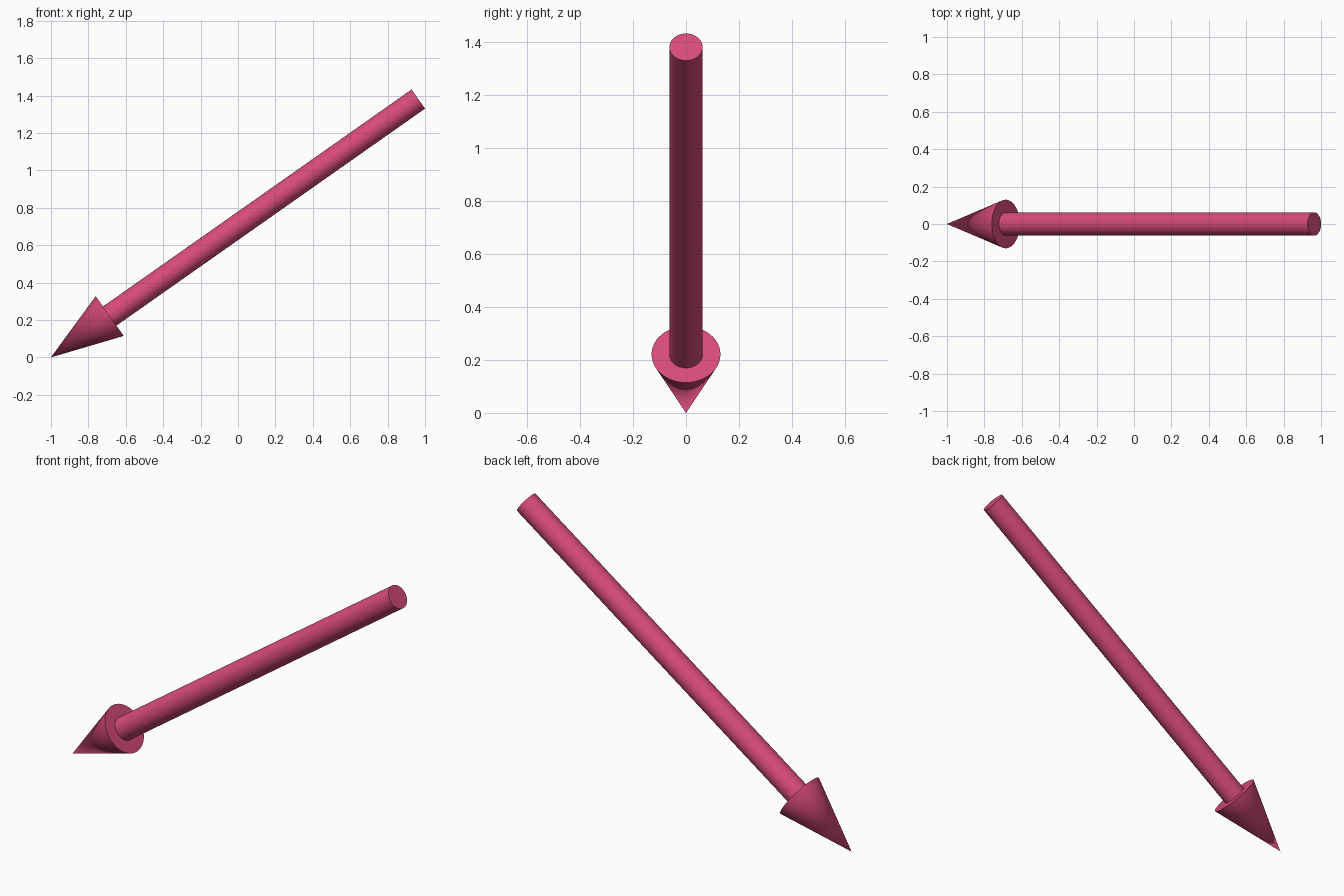
import bpy
import math
from mathutils import Vector

if "Cube" in bpy.data.objects:
    bpy.data.objects.remove(bpy.data.objects["Cube"])

TIP = Vector((-1.0, 0.0, 0.0))
TAIL = Vector((0.964, 0.0, 1.381))
AXIS = (TAIL - TIP).normalized()
HEAD_LENGTH = 0.384
LENGTH = (TAIL - TIP).length

mat = bpy.data.materials.new("pink")
mat.diffuse_color = (0.68, 0.07, 0.19, 1.0)
mat.use_nodes = True
mat.node_tree.nodes["Principled BSDF"].inputs["Base Color"].default_value = mat.diffuse_color


def tapered_rod(name, start, end, r_start, r_end):
    """Round part running along the arrow axis, distances measured from the tip."""
    bpy.ops.mesh.primitive_cone_add(
        vertices=48, radius1=r_start, radius2=r_end, depth=end - start,
        location=TIP + AXIS * (start + end) / 2,
        rotation=AXIS.to_track_quat('Z', 'Y').to_euler())
    obj = bpy.context.object
    obj.name = name
    obj.data.materials.append(mat)
    bpy.ops.object.shade_smooth_by_angle(angle=math.radians(30))
    return obj


# Pointed head, with its wide flat base facing the shaft
tapered_rod("arrow_head", 0.0, HEAD_LENGTH, 0.0, 0.13)

# Long straight shaft
tapered_rod("arrow_shaft", HEAD_LENGTH, LENGTH, 0.0625, 0.0625)
